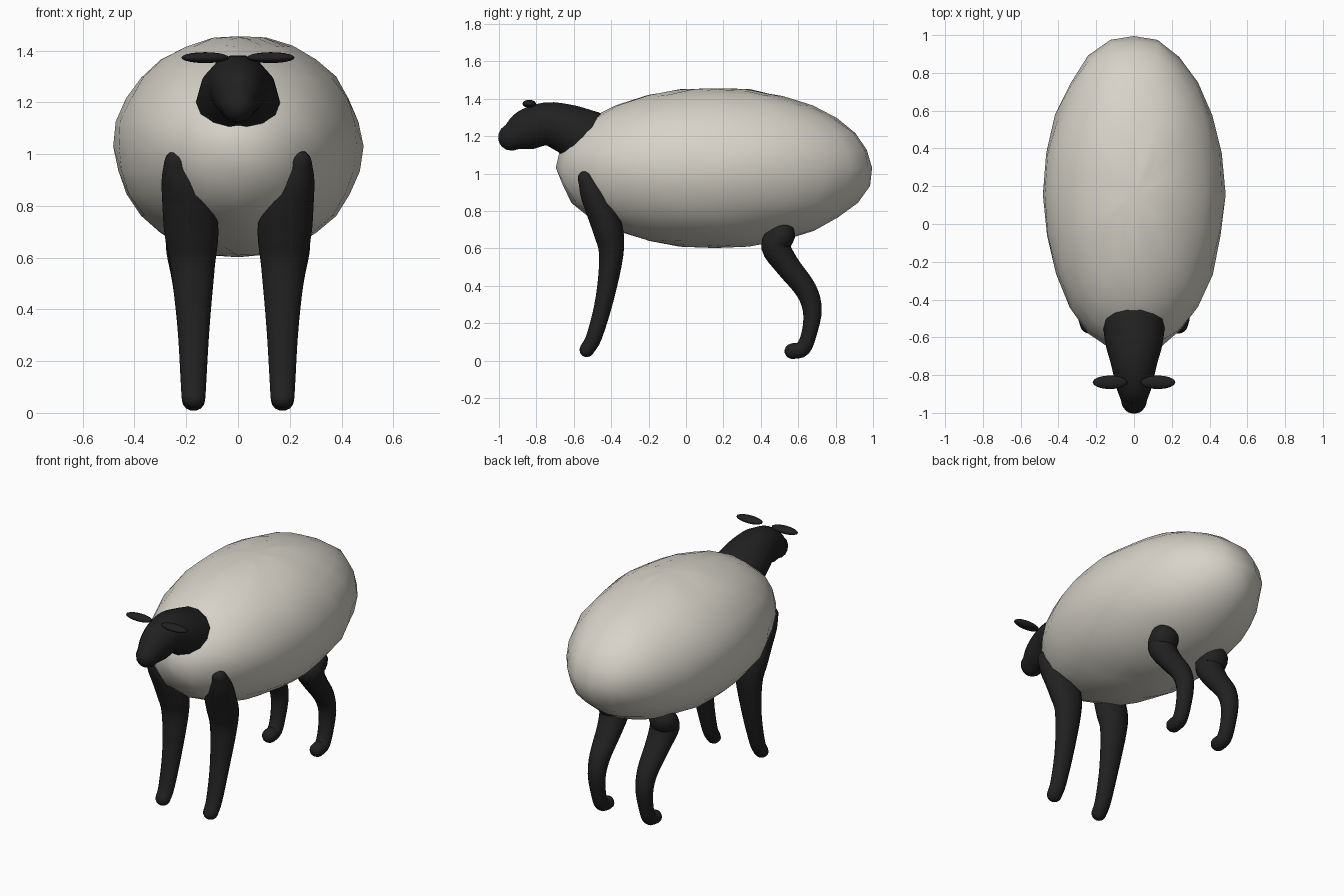
import bpy, bmesh, math, random
from mathutils import Vector

random.seed(4)
if "Cube" in bpy.data.objects:
    bpy.data.objects.remove(bpy.data.objects["Cube"], do_unlink=True)


def material(name, rgb):
    m = bpy.data.materials.new(name)
    m.use_nodes = True
    m.diffuse_color = (*rgb, 1)
    m.node_tree.nodes["Principled BSDF"].inputs["Base Color"].default_value = (*rgb, 1)
    return m


wool = material("wool cream", (0.68, 0.65, 0.58))
skin = material("black skin", (0.015, 0.015, 0.015))


def finish(bm, name, mat):
    bmesh.ops.recalc_face_normals(bm, faces=bm.faces)
    for f in bm.faces:
        f.smooth = True
    me = bpy.data.meshes.new(name)
    bm.to_mesh(me)
    bm.free()
    me.materials.append(mat)
    ob = bpy.data.objects.new(name, me)
    bpy.context.collection.objects.link(ob)
    return ob


def ellipsoid(name, mat, centre, radii, segs, rings, jitter=0):
    bm = bmesh.new()
    bmesh.ops.create_uvsphere(bm, u_segments=segs, v_segments=rings, radius=1)
    for v in bm.verts:
        p = v.co * (1 + random.uniform(-jitter, jitter))
        v.co = Vector(centre) + Vector(a * b for a, b in zip(p, radii))
    return finish(bm, name, mat)


def smooth_path(points, steps=4):
    """Catmull-Rom interpolation of section tuples."""
    pts = [Vector(p) for p in points]
    pts = [pts[0] * 2 - pts[1]] + pts + [pts[-1] * 2 - pts[-2]]
    out = []
    for a, b, c, d in zip(pts, pts[1:], pts[2:], pts[3:]):
        for i in range(steps):
            t = i / steps
            out.append(0.5 * (2 * b + (c - a) * t + (2 * a - 5 * b + 4 * c - d) * t**2
                              + (3 * b - a - 3 * c + d) * t**3))
    return out + [pts[-2]]


def limb(name, sections, sides=14):
    """Round-ended tube; each section is x, y, z, half width, half depth."""
    secs = smooth_path(sections)
    rings = []
    for i, s in enumerate(secs):
        a, b = secs[max(i - 1, 0)], secs[min(i + 1, len(secs) - 1)]
        tangent = Vector((0, b[1] - a[1], b[2] - a[2])).normalized()
        rings.append((Vector(s[:3]), tangent, s[3], s[4]))

    def cap(ring, sign):
        c, t, rx, rn = ring
        angles = [math.radians(d) for d in (25, 50, 70, 85)]
        return [(c + t * sign * rn * math.sin(a), t, rx * math.cos(a), rn * math.cos(a))
                for a in angles]

    rings = cap(rings[0], -1)[::-1] + rings + cap(rings[-1], 1)
    bm = bmesh.new()
    loops = []
    for c, t, rx, rn in rings:
        normal = Vector((0, -t.z, t.y))
        loops.append([bm.verts.new(c + Vector((rx * math.cos(a), 0, 0)) + normal * rn * math.sin(a))
                      for a in (math.tau * k / sides for k in range(sides))])
    for p, q in zip(loops, loops[1:]):
        for k in range(sides):
            n = (k + 1) % sides
            bm.faces.new((p[k], p[n], q[n], q[k]))
    bm.faces.new(loops[0])
    bm.faces.new(loops[-1])
    return finish(bm, name, skin)


# Woolly body
ellipsoid("fleece_body", wool, (0, 0.155, 1.03), (0.48, 0.842, 0.428), 24, 14, 0.012)

# Head and neck, snout first
limb("head", [(0, -0.93, 1.195, 0.07, 0.075), (0, -0.86, 1.23, 0.095, 0.11),
              (0, -0.75, 1.265, 0.12, 0.118), (0, -0.64, 1.24, 0.15, 0.135),
              (0, -0.53, 1.19, 0.165, 0.155)])

# Ears and legs on both sides
for side, s in (("left", 1), ("right", -1)):
    ellipsoid(side + "_ear", skin, (s * 0.127, -0.838, 1.373), (0.092, 0.036, 0.021), 16, 10)
    limb(side + "_front_leg", [(s * x, y, z, w, d) for x, y, z, w, d in (
        (0.172, -0.53, 0.058, 0.046, 0.04), (0.172, -0.49, 0.13, 0.05, 0.043),
        (0.172, -0.435, 0.33, 0.062, 0.05), (0.175, -0.4, 0.56, 0.085, 0.066),
        (0.18, -0.415, 0.69, 0.104, 0.082), (0.19, -0.455, 0.8, 0.102, 0.08),
        (0.215, -0.5, 0.9, 0.08, 0.07), (0.235, -0.535, 0.97, 0.05, 0.045))])
    limb(side + "_back_leg", [(s * x, y, z, w, d) for x, y, z, w, d in (
        (0.172, 0.57, 0.05, 0.045, 0.043), (0.172, 0.625, 0.065, 0.045, 0.043),
        (0.172, 0.66, 0.15, 0.048, 0.042), (0.172, 0.675, 0.27, 0.055, 0.052),
        (0.173, 0.64, 0.38, 0.064, 0.06), (0.177, 0.54, 0.51, 0.078, 0.068),
        (0.183, 0.48, 0.61, 0.092, 0.08), (0.19, 0.51, 0.67, 0.09, 0.075))])
